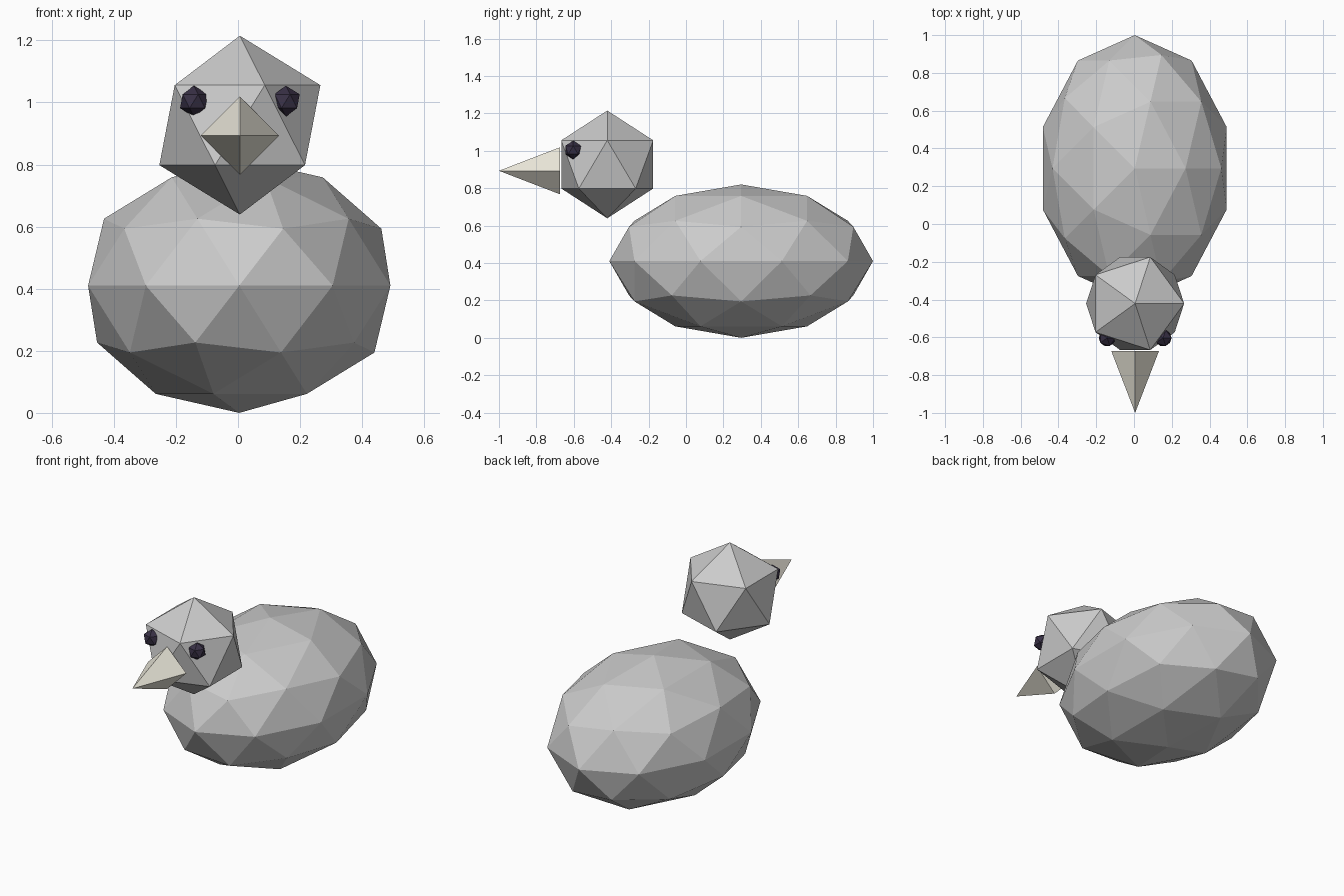
import bpy
import math

if "Cube" in bpy.data.objects:
    bpy.data.objects.remove(bpy.data.objects["Cube"])


def colour(name, rgb):
    mat = bpy.data.materials.new(name)
    mat.diffuse_color = (*rgb, 1)
    mat.use_nodes = True
    mat.node_tree.nodes["Principled BSDF"].inputs["Base Color"].default_value = mat.diffuse_color
    return mat


def ball(name, centre, scale, detail, mat=None):
    bpy.ops.mesh.primitive_ico_sphere_add(subdivisions=detail, radius=1, location=centre)
    obj = bpy.context.object
    obj.name = name
    obj.scale = scale
    if mat:
        obj.data.materials.append(mat)
    return obj


MID = 0.006
dark = colour("eye_dark", (0.04, 0.03, 0.06))
cream = colour("beak_cream", (0.85, 0.82, 0.72))

# Egg-shaped body
ball("body", (MID - 0.002, 0.295, 0.41), (0.512, 0.705, 0.41), 2)

# Faceted head floating in front of the body
ball("head", (MID, -0.421, 0.927), (0.29, 0.289, 0.288), 1)

# Eyes on both sides of the head
for side, label in ((-1, "right"), (1, "left")):
    ball(label + "_eye", (MID + side * 0.148, -0.603, 1.004), (0.05,) * 3, 1, dark)

# Four-sided pointed beak, tip towards -y
bpy.ops.mesh.primitive_cone_add(vertices=4, radius1=0.126, radius2=0, depth=0.327,
                                location=(MID, -0.8365, 0.893),
                                rotation=(math.radians(90), 0, 0))
beak = bpy.context.object
beak.name = "beak"
beak.data.materials.append(cream)
